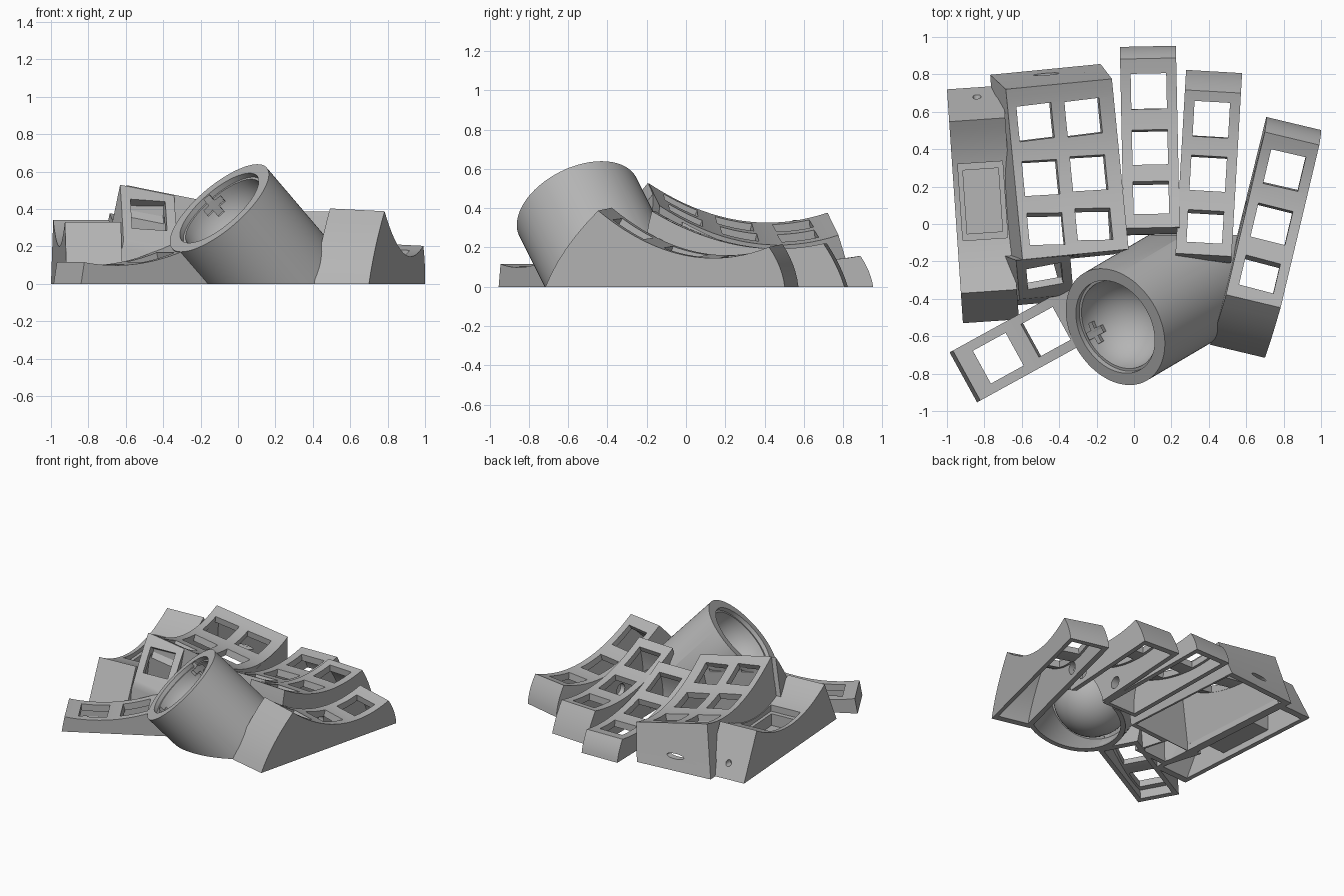
import bpy, bmesh, math
from mathutils import Vector, Matrix

cube = bpy.data.objects.get("Cube")
if cube:
    bpy.data.objects.remove(cube, do_unlink=True)

grey = bpy.data.materials.new("plain grey")
grey.use_nodes = True
colour = (0.46, 0.46, 0.46, 1)
grey.diffuse_color = colour
grey.node_tree.nodes["Principled BSDF"].inputs["Base Color"].default_value = colour


def finish(name, bm):
    bmesh.ops.recalc_face_normals(bm, faces=bm.faces)
    mesh = bpy.data.meshes.new(name)
    bm.to_mesh(mesh)
    bm.free()
    mesh.materials.append(grey)
    ob = bpy.data.objects.new(name, mesh)
    bpy.context.collection.objects.link(ob)
    return ob


def box(name, size, matrix):
    bm = bmesh.new()
    bmesh.ops.create_cube(bm, size=1, matrix=matrix @ Matrix.Diagonal((*size, 1)))
    return finish(name, bm)


def frame(x, y, z, at):
    m = Matrix((x, y, z)).transposed().to_4x4()
    m.translation = at
    return m


class Column:
    """Key column: a curved top over sloping end walls, hollow underneath."""

    def __init__(self, name, origin, angle, width, ends, arc, holes=(),
                 tilt=0, plate=0.05, hole=0.19, bulge=0):
        self.origin, self.width = Vector((*origin, 0)), width
        self.ends, self.arc, self.tilt, self.bulge = ends, arc, tilt, bulge
        a = math.radians(angle)
        self.U = Vector((math.sin(a), math.cos(a), 0))
        self.V = Vector((math.cos(a), -math.sin(a), 0))
        self.body = self.prism(name, 0, 0)
        self.void = self.prism(name + "_void", 0.035, plate)
        self.cutters = [self.socket(u, v, hole) for u, v in holes]

    def height(self, u):
        # parabola through the front ridge, low point and back ridge
        return sum(z * math.prod((u - w) / (s - w) for w, _ in self.arc if w != s)
                   for s, z in self.arc)

    def place(self, u, v, z):
        return self.origin + self.U * u + self.V * v + Vector((0, 0, z))

    def end_wall(self, ground, ridge, v, z, base, out):
        # end wall from the floor to the ridge, bowed outward
        for i in range(6):
            t = i / 6
            yield self.place(ground + (ridge - ground) * t + out * 4 * t * (1 - t),
                             v - self.tilt * z * (1 - t), base + (z - base) * t)

    def prism(self, name, wall, drop):
        bm = bmesh.new()
        u0, u1 = self.arc[0][0] + wall, self.arc[-1][0] - wall
        steps = [u0 + (u1 - u0) * i / 20 for i in range(21)]
        base = -0.03 if drop else 0
        rings = []
        for side in (-1, 1):
            v = side * (self.width / 2 - wall)
            zs = [self.height(u) - drop - self.tilt * v for u in steps]
            front = self.end_wall(self.ends[0] + wall, u0, v, zs[0], base, -self.bulge)
            back = self.end_wall(self.ends[1] - wall, u1, v, zs[-1], base, self.bulge / 2)
            top = [self.place(u, v, z) for u, z in zip(steps, zs)]
            rings.append([bm.verts.new(p) for p in [*front, *top, *list(back)[::-1]]])
        a, b = rings
        bm.faces.new(a)
        bm.faces.new(b[::-1])
        for i in range(len(a)):
            j = (i + 1) % len(a)
            bm.faces.new((a[i], b[i], b[j], a[j]))
        return finish(name, bm)

    def socket(self, u, v, size):
        slope = (self.height(u + 0.01) - self.height(u - 0.01)) / 0.02
        tu = (self.U + Vector((0, 0, slope))).normalized()
        tv = self.V - Vector((0, 0, self.tilt))
        n = tv.cross(tu).normalized()
        at = self.place(u, v, self.height(u) - self.tilt * v)
        return box("socket_cutter", (size, size, 0.15), frame(tu.cross(n), tu, n, at))


def carve(ob, cutters):
    for c in cutters:
        m = ob.modifiers.new("cut", 'BOOLEAN')
        m.operation, m.solver, m.object = 'DIFFERENCE', 'EXACT', c
    bpy.context.view_layer.update()
    ev = ob.evaluated_get(bpy.context.evaluated_depsgraph_get())
    mesh = bpy.data.meshes.new_from_object(ev)
    ob.modifiers.clear()
    ob.data = mesh


def row(us):
    return [(u, 0) for u in us]


# Key columns
outer = Column("outer_column", (0.573, -0.685), 13.4, 0.3, (0, 1.254),
               [(0.28, 0.395), (0.83, 0.155), (1.174, 0.21)], row((0.426, 0.703, 1.0)),
               tilt=0.05, bulge=0.03)
ring = Column("ring_column", (0.37, -0.195), 3.3, 0.3, (0, 1.012),
              [(0.03, 0.385), (0.62, 0.195), (0.905, 0.22)], row((0.18, 0.465, 0.755)), bulge=0.02)
middle = Column("middle_column", (0.095, -0.05), -1.2, 0.3, (0, 1.0),
                [(0.03, 0.33), (0.62, 0.14), (0.935, 0.157)], row((0.19, 0.46, 0.76)), bulge=0.02)
double = Column("double_column", (-0.3125, -0.1625), -5.6, 0.57, (-0.02, 1.0),
                [(0, 0.47), (0.58, 0.27), (0.915, 0.32)],
                [(u, v) for u in (0.15, 0.425, 0.725) for v in (-0.145, 0.113)], tilt=0.2)
lower = Column("lower_key_panel", (-0.465, -0.42), -5, 0.29, (0, 0.29),
               [(0.03, 0.2), (0.13, 0.355), (0.24, 0.5)], row((0.14,)),
               tilt=0.2, plate=0.08)
thumb = Column("thumb_column", (-0.9125, -0.82), 61.2, 0.305, (0, 0.8),
               [(0.02, 0.115), (0.33, 0.105), (0.72, 0.215)], row((0.213, 0.504)), hole=0.2)
side = Column("side_housing", (-0.765, -0.52), -3.9, 0.3, (0, 1.253),
              [(0.16, 0.33), (0.62, 0.2), (1.08, 0.34)])
columns = [outer, ring, middle, double, lower, thumb, side]

# Side housing pocket and its tray
up = Vector((0, 0, 1))


def pocket(name, size, z):
    return box(name, size, frame(side.V, side.U, up, side.place(0.645, 0, z)))


side.cutters.append(pocket("pocket_cutter", (0.24, 0.41, 0.3), 0.25))
tray = pocket("pocket_tray", (0.262, 0.45, 0.12), 0.11)
tray_cutter = pocket("tray_cutter", (0.19, 0.34, 0.14), 0.15)


# Cable openings in the back walls and between the columns
def port(x, y, z, radius, stretch=1, axis='X'):
    bm = bmesh.new()
    bmesh.ops.create_cone(bm, cap_ends=True, segments=24, radius1=radius, radius2=radius, depth=0.2,
                          matrix=Matrix.Translation((x, y, z)) @ Matrix.Diagonal((stretch, 1, 1, 1))
                          @ Matrix.Rotation(math.pi / 2, 4, axis))
    return finish("port_cutter", bm)


side.cutters.append(port(-0.84, 0.69, 0.1, 0.022))
double.cutters.append(port(-0.47, 0.81, 0.1, 0.018, 3.8))
passages = [port(0.55, 0.08, 0.08, 0.045, axis='Y'), port(0.22, 0.12, 0.08, 0.045, axis='Y')]

# Ball cup: a tilted tube with a round bowl, cut off at the floor and at the columns
axis = Vector((0.605, 0.356, -0.71)).normalized()
across = axis.cross(up).normalized()
rim = Vector((-0.1, -0.55, 0.405))
cup_frame = frame(across, axis.cross(across), axis, rim)


def bowl(r, t, steps):
    return [(r * math.cos(k), t + r * math.sin(k))
            for k in (math.pi / 2 * i / steps for i in range(steps + 1))]


def revolve(name, profile):
    bm = bmesh.new()
    verts = [bm.verts.new((r, 0, t)) for r, t in profile]
    edges = [bm.edges.new(p) for p in zip(verts, verts[1:])]
    bmesh.ops.spin(bm, geom=verts + edges, cent=(0, 0, 0), axis=(0, 0, 1),
                   angle=math.tau, steps=96, use_merge=True)
    bmesh.ops.remove_doubles(bm, verts=bm.verts, dist=0.0003)
    bmesh.ops.transform(bm, matrix=cup_frame, verts=bm.verts)
    return finish(name, bm)


inner = [(0.265, 0), (0.265, 0.03), (0.25, 0.03)] + bowl(0.25, 0.05, 16)
under = bowl(0.275, 0.05, 16)
cup = revolve("ball_cup", inner[::-1] + [(0.333, 0), (0.333, 1.2), (0.3, 1.2), (0.3, 0.05)] + under)
cup_void = revolve("cup_void", [(0, 0.002), (0.3, 0.002), (0.3, 1.3), (0, 1.3)])
floor = box("floor_cutter", (6, 6, 2), Matrix.Translation((0, 0, -1)))
behind = box("behind_cutter", (4, 2, 4), Matrix.Translation((0, 0.94, 0)))
beside = box("beside_cutter", (2, 4, 4), frame(outer.V, outer.U, up, outer.place(0.5, 0.86, 0)))

# Cross-shaped sensor openings in the bowl
cup_cutters = [floor, behind, beside, ring.void]
centre = rim + axis * 0.05
for d in (Vector((-0.14, -0.05, -0.21)), Vector((-0.06, 0.25, 0.05))):
    d.normalize()
    sx = d.cross(axis).normalized()
    m = frame(sx, d.cross(sx), d, centre + d * 0.262)
    cup_cutters += [box("cross_cutter", s, m) for s in ((0.12, 0.04, 0.06), (0.04, 0.12, 0.06))]

# Carve every part, then drop the helpers
extras = {double: [lower.void], lower: [double.void], thumb: [cup_void], outer: passages[:1],
          ring: passages + [cup_void], middle: passages[1:]}
for c in columns:
    carve(c.body, [c.void] + c.cutters + extras.get(c, []))
carve(cup, cup_cutters)
carve(tray, [tray_cutter])
keep = [c.body for c in columns] + [cup, tray]
helpers = [c.void for c in columns] + [k for c in columns for k in c.cutters]
for h in set(helpers + passages + cup_cutters + [cup_void, tray_cutter]):
    bpy.data.objects.remove(h, do_unlink=True)

bpy.ops.object.select_all(action='DESELECT')
for ob in keep:
    ob.select_set(True)
bpy.context.view_layer.objects.active = cup
bpy.ops.object.shade_smooth_by_angle(angle=math.radians(30))
